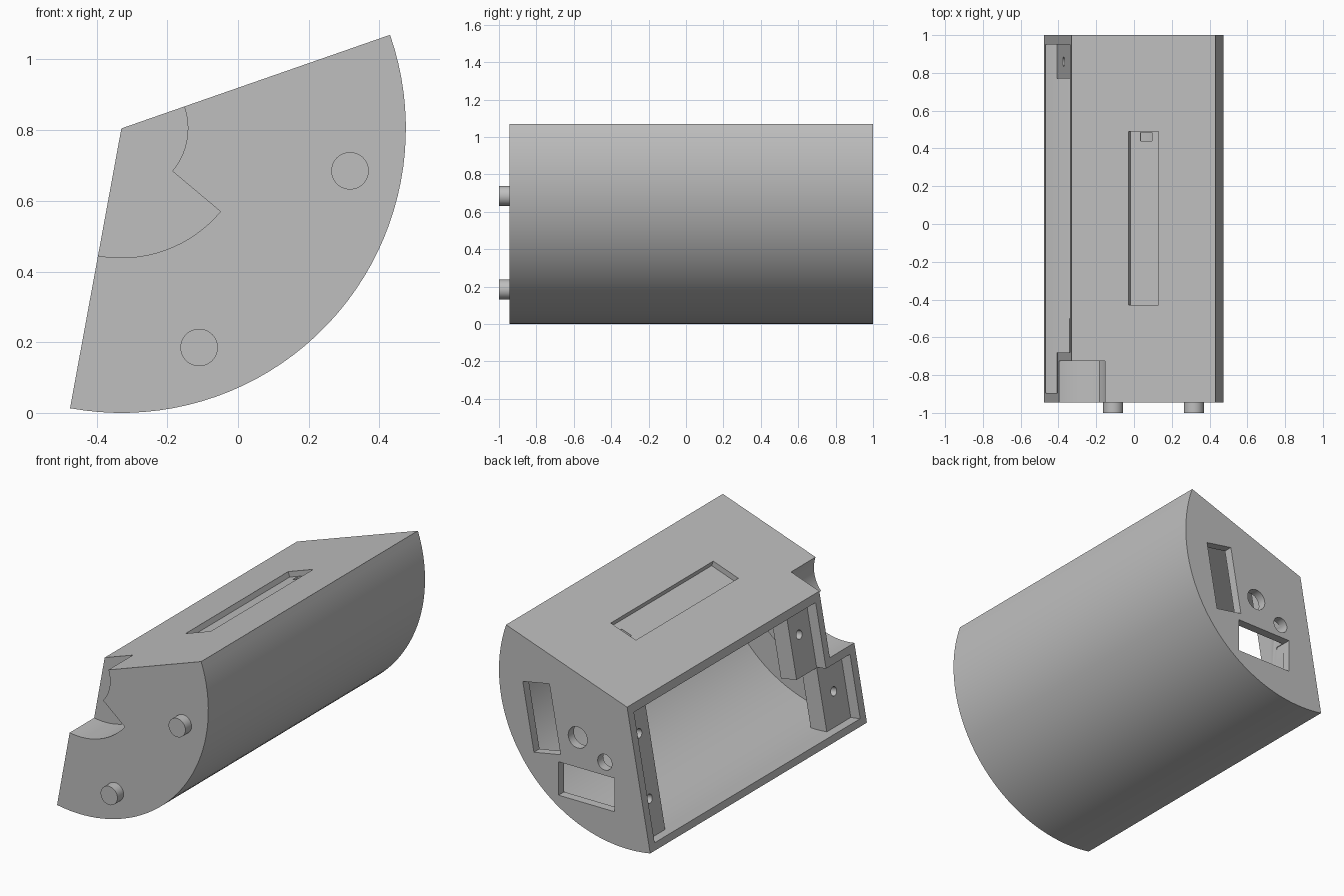
import bpy, bmesh
from math import sin, cos, radians
from mathutils import Vector

if "Cube" in bpy.data.objects:
    bpy.data.objects.remove(bpy.data.objects["Cube"])

APEX = Vector((-0.33, 0.805))        # sector centre in the xz plane
OPEN_A, ROOF_A = -100.4, 19.2        # angles of the open side and the roof
FRONT, BACK = -0.945, 1.0


def polar(r, a):
    return APEX + Vector((cos(radians(a)), sin(radians(a)))) * r


def arc(r, a0, a1, n):
    return [polar(r, a0 + (a1 - a0) * i / n) for i in range(n + 1)]


DOWN = polar(1, OPEN_A) - APEX       # along the open side, away from the apex
INWARD = Vector((-DOWN.y, DOWN.x))   # into the body from the open side
ALONG = polar(1, ROOF_A) - APEX      # along the roof
SINK = Vector((ALONG.y, -ALONG.x))   # into the body from the roof


def frame_rect(u, v, u0, u1, v0, v1):
    return [APEX + u * a + v * b for a, b in ((u0, v0), (u1, v0), (u1, v1), (u0, v1))]


def prism(name, points, y0, y1):
    """Extrude an xz outline from y0 to y1."""
    bm = bmesh.new()
    face = bm.faces.new([bm.verts.new((p[0], y0, p[1])) for p in points])
    ext = bmesh.ops.extrude_face_region(bm, geom=[face])
    moved = [e for e in ext["geom"] if isinstance(e, bmesh.types.BMVert)]
    bmesh.ops.translate(bm, vec=(0, y1 - y0, 0), verts=moved)
    bmesh.ops.recalc_face_normals(bm, faces=bm.faces)
    mesh = bpy.data.meshes.new(name)
    bm.to_mesh(mesh)
    bm.free()
    obj = bpy.data.objects.new(name, mesh)
    bpy.context.collection.objects.link(obj)
    return obj


def cylinder(name, centre, axis, r, depth, n=32):
    bpy.ops.mesh.primitive_cylinder_add(vertices=n, radius=r, depth=depth, location=centre)
    obj = bpy.context.object
    obj.name = name
    obj.rotation_euler = Vector(axis).to_track_quat("Z", "Y").to_euler()
    return obj


def subtract(target, cutters):
    """Cut each helper out of the target, then discard it."""
    for c in cutters:
        c.hide_render = True
        mod = target.modifiers.new("cut", "BOOLEAN")
        mod.operation, mod.solver, mod.object = "DIFFERENCE", "EXACT", c
        bpy.context.view_layer.objects.active = target
        bpy.ops.object.modifier_apply(modifier=mod.name)
        bpy.data.objects.remove(c)


def notch_outline(r_low, r_high, a):
    return arc(r_low, -130, a, 24) + arc(r_high, a, 70, 24) + [APEX + Vector((-0.3, 0.3))]


# Solid sector body
body = prism("housing", [APEX] + arc(0.805, OPEN_A, ROOF_A, 40), FRONT, BACK)

# Hollow interior, leaving the notch wall and screw posts standing
roof_end = APEX + SINK * 0.04 - ALONG * 0.15
cavity = prism("cavity", arc(0.765, OPEN_A - 8, ROOF_A - 3, 40) + [roof_end],
               FRONT + 0.05, BACK - 0.05)
posts = [("back_post", -0.2, 0.9, 0.77, 1.1),
         ("upper_front_post", -0.2, 0.41, -0.75, -0.5),
         ("lower_front_post", 0.38, 0.9, -1.1, -0.68)]
subtract(cavity, [prism("notch_wall", notch_outline(0.41, 0.233, -31), -1.1, -0.68)]
         + [prism(n, frame_rect(DOWN, INWARD, s0, s1, 0.06, 0.16), y0, y1)
            for n, s0, s1, y0, y1 in posts])
subtract(body, [cavity])

# Corner notch at the front
cuts = [prism("notch", notch_outline(0.366, 0.188, -40), -1.1, -0.725)]

# Label recess in the roof with a small slit at its end
cuts.append(prism("roof_recess", frame_rect(ALONG, SINK, 0.32, 0.487, -0.1, 0.03), -0.43, 0.49))
cuts.append(prism("roof_slit", frame_rect(ALONG, SINK, 0.375, 0.44, -0.1, 0.1), 0.44, 0.485))

# Openings through the back wall
cuts.append(prism("switch_opening", frame_rect(DOWN, INWARD, -0.09, 0.3, 0.48, 0.65), 0.9, 1.1))
cuts.append(prism("socket_opening", [(-0.25, 0.19), (0.1, 0.19), (0.1, 0.38), (-0.25, 0.38)], 0.9, 1.1))
for x, z, r in ((-0.02, 0.55, 0.06), (-0.19, 0.455, 0.045)):
    cuts.append(cylinder("round_opening", (x, 1, z), (0, 1, 0), r, 0.2))

# Blind screw holes in the posts
for s, y in ((0.2, 0.86), (0.56, 0.86), (0.19, -0.58), (0.58, -0.79)):
    p = APEX + DOWN * s + INWARD * 0.08
    cuts.append(cylinder("screw_hole", (p.x, y, p.y), (INWARD.x, 0, INWARD.y), 0.025, 0.12, 20))
subtract(body, cuts)

# Locating pegs on the front
pegs = [cylinder("locating_peg", (x, -0.965, z), (0, 1, 0), 0.053, 0.07)
        for x, z in ((-0.11, 0.185), (0.317, 0.685))]

# Single grey plastic
grey = bpy.data.materials.new("grey_plastic")
grey.use_nodes = True
grey.diffuse_color = (0.52, 0.52, 0.52, 1)
grey.node_tree.nodes["Principled BSDF"].inputs["Base Color"].default_value = grey.diffuse_color
bpy.ops.object.select_all(action="DESELECT")
for obj in [body] + pegs:
    obj.data.materials.clear()
    obj.data.materials.append(grey)
    for poly in obj.data.polygons:
        poly.material_index = 0
    obj.select_set(True)
bpy.context.view_layer.objects.active = body
bpy.ops.object.shade_smooth_by_angle(angle=radians(30))
